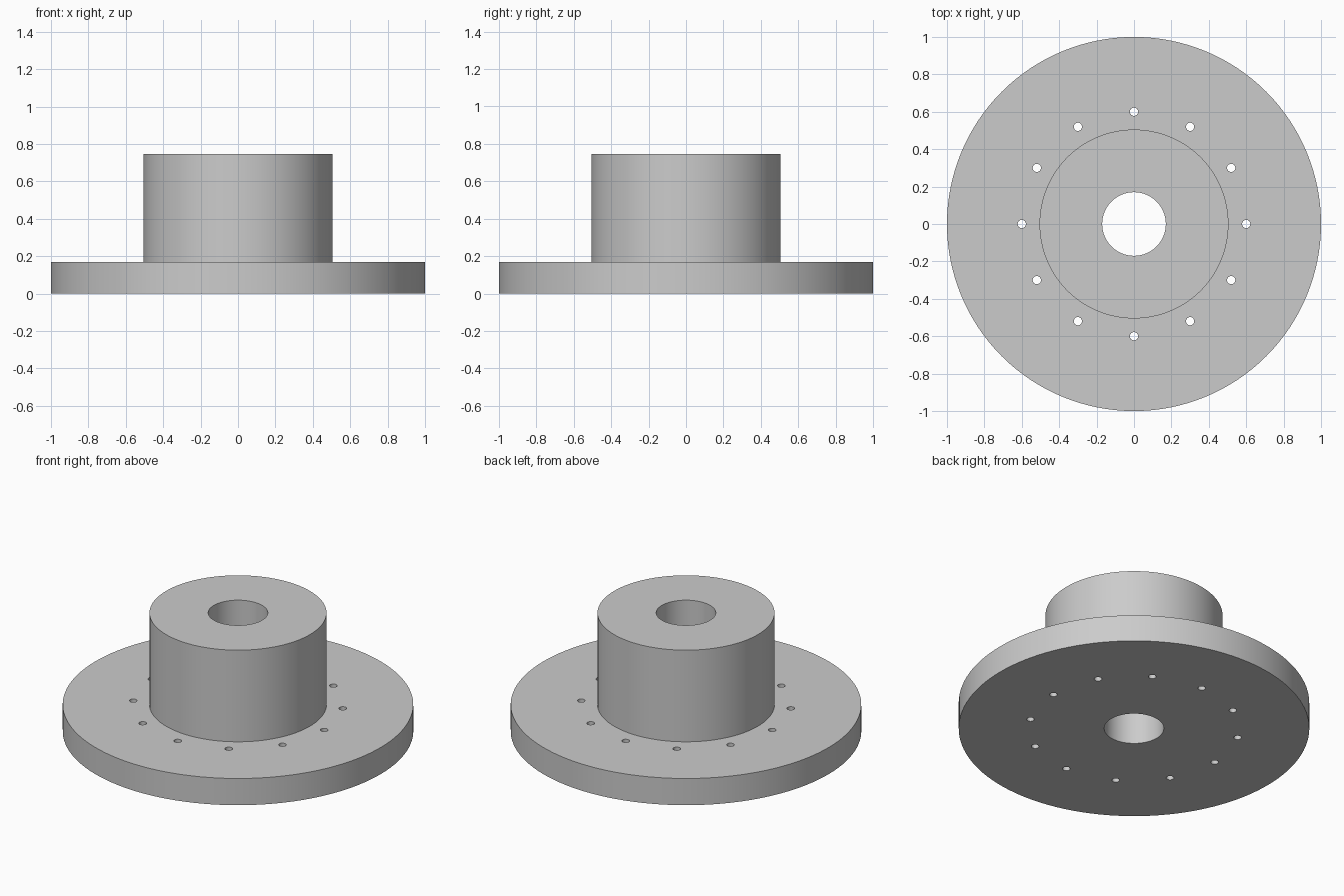
import bpy, bmesh, math
from mathutils import Matrix

SEGMENTS = 128
FLANGE_R, FLANGE_H = 1.0, 0.168
HUB_R, HUB_H = 0.505, 0.745
BORE_R = 0.17
HOLE_R, HOLE_CIRCLE, HOLES = 0.022, 0.6, 12

cube = bpy.data.objects.get("Cube")
if cube:
    bpy.data.objects.remove(cube, do_unlink=True)

grey = bpy.data.materials.new("plain_grey")
grey.use_nodes = True
colour = (0.6, 0.6, 0.6, 1)
grey.diffuse_color = colour
grey.node_tree.nodes["Principled BSDF"].inputs["Base Color"].default_value = colour


def add_object(name, bm):
    mesh = bpy.data.meshes.new(name)
    bm.normal_update()
    bm.to_mesh(mesh)
    bm.free()
    mesh.materials.append(grey)
    obj = bpy.data.objects.new(name, mesh)
    bpy.context.collection.objects.link(obj)
    return obj


# Flange, hub and bore: one stepped section turned around the z axis
section = [(BORE_R, 0), (FLANGE_R, 0), (FLANGE_R, FLANGE_H),
           (HUB_R, FLANGE_H), (HUB_R, HUB_H), (BORE_R, HUB_H)]
bm = bmesh.new()
rings = []
for i in range(SEGMENTS):
    a = math.tau * i / SEGMENTS
    rings.append([bm.verts.new((r * math.cos(a), r * math.sin(a), z)) for r, z in section])
for i, ring in enumerate(rings):
    following = rings[(i + 1) % SEGMENTS]
    for j in range(len(section)):
        k = (j + 1) % len(section)
        bm.faces.new((ring[j], following[j], following[k], ring[k]))
bmesh.ops.recalc_face_normals(bm, faces=bm.faces)
body = add_object("flanged_hub", bm)

# Drills for the ring of bolt holes
bm = bmesh.new()
for i in range(HOLES):
    turn = Matrix.Rotation(math.tau * i / HOLES, 4, 'Z')
    place = turn @ Matrix.Translation((HOLE_CIRCLE, 0, FLANGE_H / 2))
    bmesh.ops.create_cone(bm, cap_ends=True, segments=24, radius1=HOLE_R,
                          radius2=HOLE_R, depth=FLANGE_H * 2, matrix=place)
drills = add_object("bolt_hole_drills", bm)
drills.hide_render = True

# Cut the holes through the flange, then drop the drills
cut = body.modifiers.new("bolt_holes", 'BOOLEAN')
cut.operation = 'DIFFERENCE'
cut.solver = 'EXACT'
cut.object = drills
bpy.ops.object.select_all(action='DESELECT')
body.select_set(True)
bpy.context.view_layer.objects.active = body
bpy.ops.object.modifier_apply(modifier=cut.name)
bpy.data.objects.remove(drills, do_unlink=True)

# Smooth round walls with crisp rims
bpy.ops.object.shade_smooth_by_angle(angle=math.radians(30))
